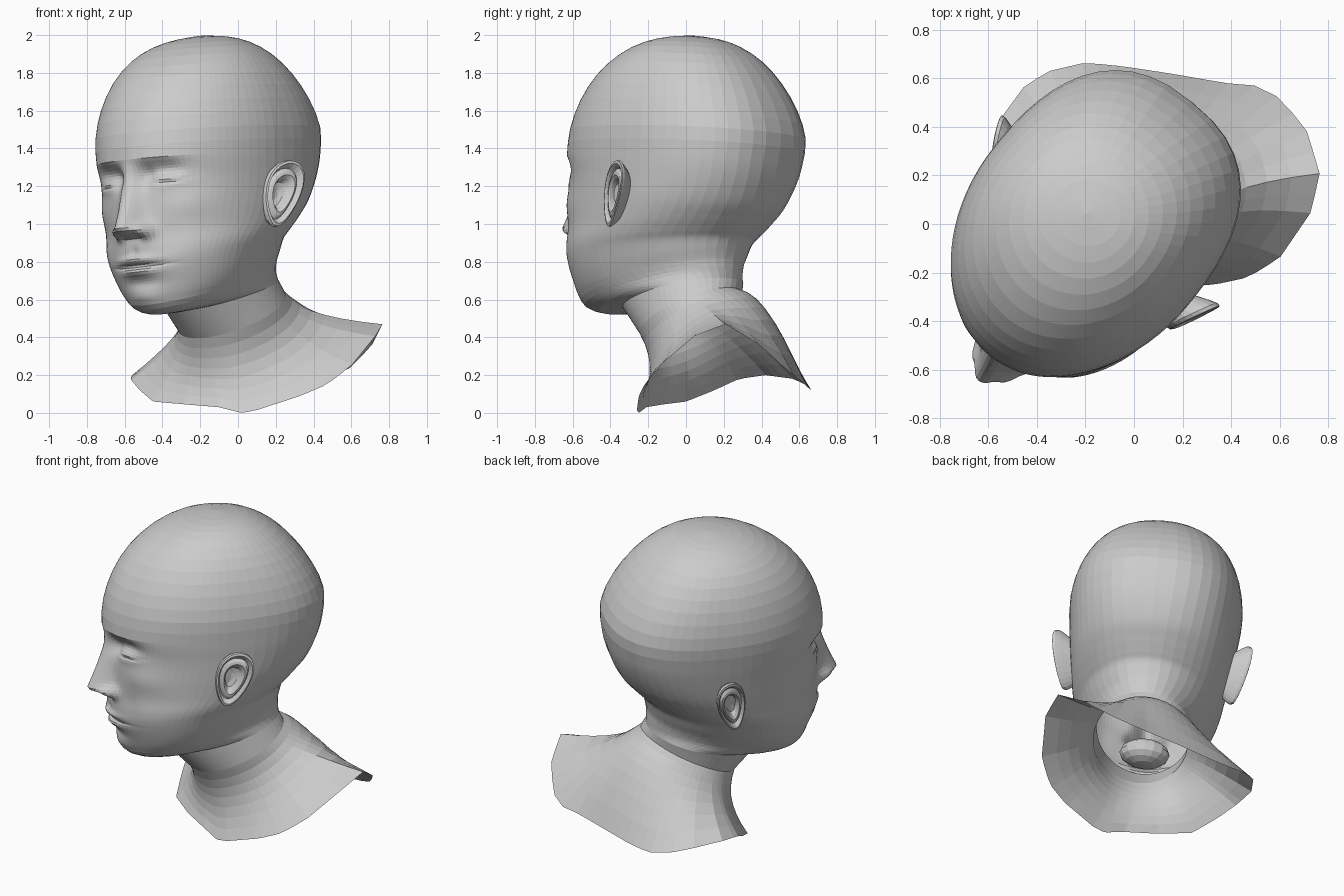
import bpy, bmesh
from math import sin, cos, pi, atan2, exp, radians, copysign
from mathutils import Matrix, Vector

if "Cube" in bpy.data.objects:
    bpy.data.objects.remove(bpy.data.objects["Cube"])

YAW = radians(-39)
# The head is turned to its right and leans slightly sideways
HEAD = (Matrix.Rotation(YAW, 4, 'Z') @ Matrix.Translation((-0.11, 0, 1.2))
        @ Matrix.Rotation(radians(-5), 4, 'Y') @ Matrix.Translation((0, 0, -1.2)))
HALF = 40
PHI = [pi * (0.45 * s + 0.55 * s ** 3) for s in (i / HALF for i in range(-HALF, HALF))]

# Head sections: front z, front y, back z, back y, half width, widest y, back roundness
KEYS = [
    (2.00, -.09, 2.00, -.09, .0, -.09, 2.0),
    (1.985, -.22, 1.985, .05, .14, -.09, 2.0),
    (1.95, -.36, 1.95, .16, .255, -.10, 2.1),
    (1.88, -.50, 1.88, .275, .355, -.11, 2.2),
    (1.77, -.63, 1.77, .385, .435, -.11, 2.3),
    (1.63, -.725, 1.63, .48, .49, -.11, 2.4),
    (1.48, -.78, 1.48, .54, .516, -.11, 2.45),
    (1.34, -.795, 1.34, .53, .508, -.11, 2.45),
    (1.22, -.775, 1.22, .50, .495, -.11, 2.35),
    (1.10, -.77, 1.10, .445, .48, -.13, 2.2),
    (.96, -.77, 1.02, .38, .46, -.18, 2.1),
    (.86, -.775, .96, .325, .44, -.25, 2.05),
    (.78, -.765, .92, .29, .415, -.29, 2.05),
    (.68, -.73, .86, .27, .38, -.30, 2.1),
    (.60, -.70, .81, .26, .345, -.28, 2.1),
    (.545, -.665, .77, .26, .315, -.22, 2.1),
    (.52, -.57, .74, .26, .298, -.12, 2.0),
    (.535, -.41, .71, .26, .283, -.04, 2.0),
]
# Open lower edge of the shoulders
BORDER = [(-.57, .28, .18), (-.52, .15, .12), (-.45, 0, .06), (-.28, -.12, .045),
          (-.1, -.21, .03), (.02, -.25, 0), (.1, -.26, .015), (.33, -.25, .09),
          (.47, -.22, .15), (.6, -.14, .25), (.73, .05, .41), (.765, .21, .47),
          (.71, .39, .36), (.6, .52, .24), (.5, .57, .2), (.38, .58, .19), (.15, .62, .16),
          (-.05, .65, .13), (-.2, .665, .12), (-.35, .63, .15), (-.45, .57, .18), (-.56, .42, .2)]
EDGE = sorted((atan2(y - .2, x - .08), Vector((x, y, z))) for x, y, z in BORDER)


def spow(v, p):
    return copysign(abs(v) ** p, v)


def catmull(a, b, c, d, t):
    return [.5 * (2 * q + (r - p) * t + (2 * p - 5 * q + 4 * r - s) * t * t
                  + (3 * q - p - 3 * r + s) * t ** 3) for p, q, r, s in zip(a, b, c, d)]


def bump(x, z, cx, cz, sx, sz, amount):
    return amount * exp(-((abs(x) - cx) / sx) ** 2 - ((z - cz) / sz) ** 2)


def face_relief(x, z):
    """Forward offset of the face: features are mirrored in x."""
    d = bump(x, z, .19, 1.26, .10, .06, -.055)          # eye sockets
    d += bump(x, z, .09, 1.25, .045, .06, -.035)
    d += bump(x, z, .20, 1.225, .085, .045, .035)       # closed eyelids
    lid = 1.215 - .012 * (1 - ((abs(x) - .2) / .08) ** 2)
    d += bump(x, z, .20, lid, .075, .011, -.012)
    d += bump(x, z, .18, 1.35, .12, .03, .014)          # brows
    d += bump(x, z, .31, 1.08, .10, .08, .02)           # cheekbones
    d += bump(x, z, .20, .90, .06, .10, -.010)
    # nose bridge, tip and wings
    t = min(max((1.32 - z) / .34, 0), 1)
    drop = min(max((z - .915) / .055, 0), 1)
    height = (.02 * t + .115 * t ** 1.3) * drop * drop * (3 - 2 * drop)
    d += height * exp(-(abs(x) / (.045 + .03 * t)) ** 2.4)
    d += bump(x, z, .09, .955, .035, .038, .055)
    # lips, groove and chin
    d += bump(x, z, 0, .808, .115, .022, .022)
    d += bump(x, z, 0, .742, .10, .022, .024)
    d += bump(x, z, 0, .775, .15, .010, -.018)
    d += bump(x, z, 0, .845, .022, .03, -.008)
    d += bump(x, z, 0, .685, .11, .028, -.010)
    d += bump(x, z, 0, .605, .10, .05, .018)
    return d


def head_ring(key):
    zf, yf, zb, yb, w, ym, n = key
    ring = []
    for phi in PHI:
        s, c = sin(phi), cos(phi)
        if c >= 0:
            x, y = w * s, ym + (yf - ym) * c
        else:
            x, y = w * spow(s, 2 / n), ym + (yb - ym) * abs(c) ** (2 / n)
        t = (y - yf) / (yb - yf) if yb - yf > 1e-6 else 0
        z = zf + (zb - zf) * t
        if c > 0 and z < 1.5:
            y -= face_relief(x, z) * min(1, c * 2.5)
        ring.append(HEAD @ Vector((x, y, z)))
    return ring


def edge_point(a):
    for i, (a1, p1) in enumerate(EDGE):
        a0, p0 = EDGE[i - 1]
        if i == 0:
            a0 -= 2 * pi
        if a0 <= a <= a1:
            return p0.lerp(p1, (a - a0) / (a1 - a0))
    a0, p0 = EDGE[-1]
    a1, p1 = EDGE[0]
    return p0.lerp(p1, (a - a0) / (a1 + 2 * pi - a0))


def make_object(name, rings, flip=False):
    bm = bmesh.new()
    rows = [[bm.verts.new(p) for p in r] for r in rings]
    n = len(rows[0])
    for a, b in zip(rows, rows[1:]):
        for i in range(n):
            q = (a[i], b[i], b[(i + 1) % n], a[(i + 1) % n])
            bm.faces.new(q[::-1] if flip else q)
    bmesh.ops.remove_doubles(bm, verts=bm.verts, dist=1e-5)
    bmesh.ops.recalc_face_normals(bm, faces=bm.faces)
    mesh = bpy.data.meshes.new(name)
    bm.to_mesh(mesh)
    bm.free()
    obj = bpy.data.objects.new(name, mesh)
    bpy.context.collection.objects.link(obj)
    return obj


# Head, neck and shoulders as one continuous skin
rings = []
last = len(KEYS) - 1
for k in range(last):
    a, b, c, d = (KEYS[min(max(j, 0), last)] for j in (k - 1, k, k + 1, k + 2))
    steps = 8 if 7 <= k <= 13 else 2
    rings += [head_ring(catmull(a, b, c, d, i / steps)) for i in range(steps)]
rings.append(head_ring(KEYS[-1]))

base, control, rim = [], [], []
for phi in PHI:
    a = phi - pi / 2 + YAW
    a = atan2(sin(a), cos(a))
    c, s = cos(a), sin(a)
    base.append(Vector((-.03 + .285 * c, .025 + .272 * s, .53 + .09 * c + .10 * s)))
    control.append(Vector((.005 + .335 * c, .155 + .285 * s, .42 + .09 * c + .20 * s)))
    rim.append(edge_point(a))
jaw_end = rings[-1]
rings += [[p.lerp(q, t) for p, q in zip(jaw_end, base)] for t in (.33, .67)]
for i in range(8):
    t = i / 7
    rings.append([p * (1 - t) ** 2 + q * 2 * t * (1 - t) + r * t * t
                  for p, q, r in zip(base, control, rim)])
make_object("head_neck_and_shoulders", rings)

# Ears: rim, fold and bowl from nested outlines (scale, outward offset)
EAR = [(.60, -.09), (.92, -.015), (1.0, .010), (.98, .027), (.90, .031), (.82, .018),
       (.76, .004), (.66, .018), (.56, .022), (.46, .008), (.36, -.022), (.15, -.03), (0, -.03)]
for side, name, cy, cz in ((1, "left_ear", -.15, 1.115), (-1, "right_ear", -.105, 1.085)):
    ear = []
    for scale, out in EAR:
        row = []
        for i in range(28):
            a = 2 * pi * i / 28
            dz = .175 * sin(a) * scale
            dy = .095 * cos(a) * scale * (1 + .28 * sin(a)) + .22 * dz
            x = .512 + .5 * dy + .05 * dz + out
            row.append(HEAD @ Vector((side * x, cy + dy, cz + dz)))
        ear.append(row)
    make_object(name, ear, side < 0)

# Mouth pocket inside the hollow head
pocket = []
for j in range(9):
    v = pi * j / 8
    pocket.append([HEAD @ Vector((.15 * sin(v) * cos(u), -.58 + .12 * sin(v) * sin(u),
                                  .77 + .08 * cos(v)))
                   for u in (2 * pi * i / 16 for i in range(16))])
make_object("mouth_pocket", pocket)
